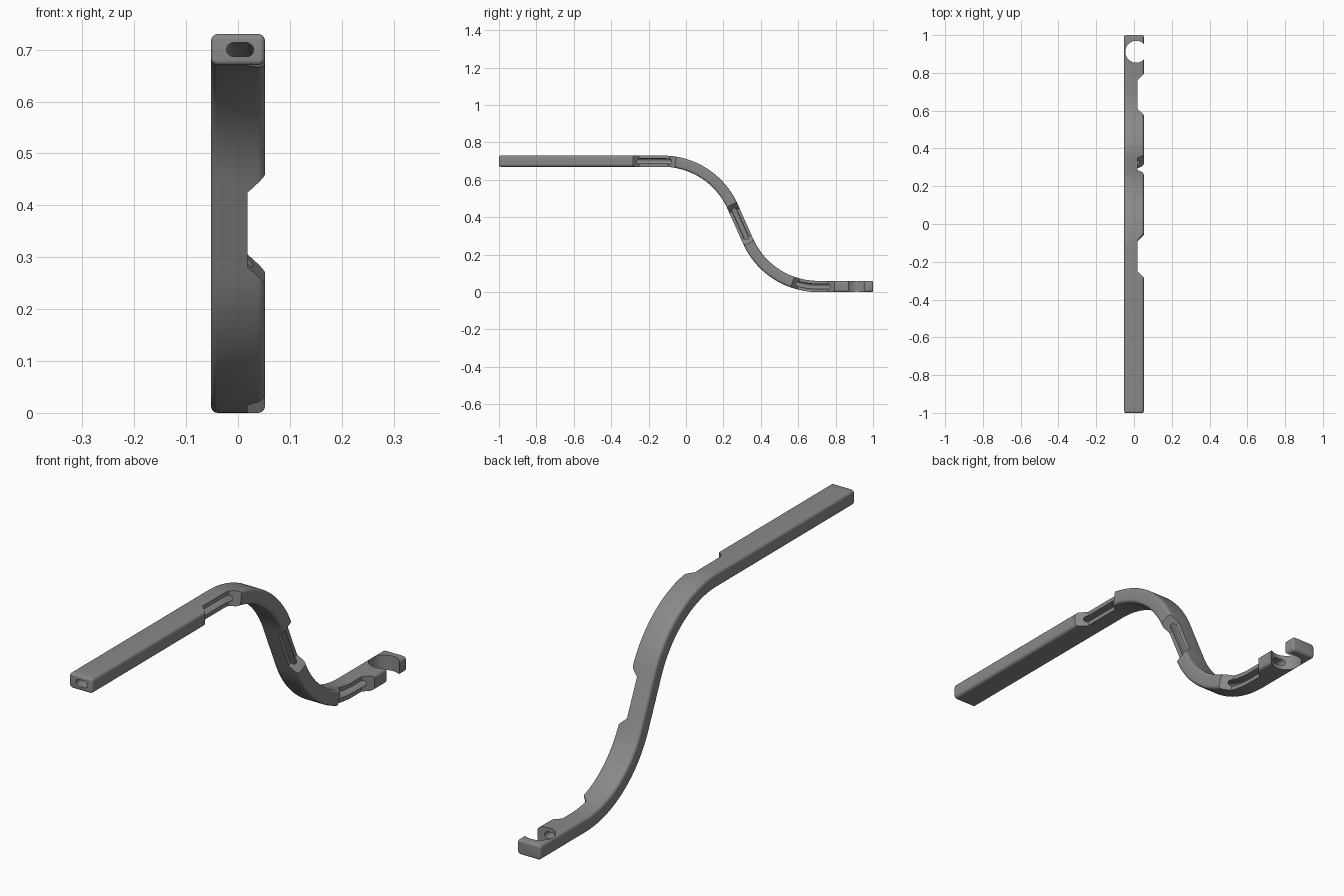
import bpy, bmesh, math
from mathutils import Vector

if "Cube" in bpy.data.objects:
    bpy.data.objects.remove(bpy.data.objects["Cube"])

W, T, ZC = 0.052, 0.03, 0.70          # half width, half thickness, upper run height
R, Y0, Y1 = 0.41, -0.125, 0.71        # bend radius, bend start, bend end
# bend angle and slope length that join the two bends
DY, DZ = Y1 - Y0, ZC - T
TH = math.radians(66)
L = (DZ - 2 * R * (1 - math.cos(TH))) / math.sin(TH)
A = Y0 + 1                            # path lengths at each joint
B, C, D = A + R * TH, A + R * TH + L, A + 2 * R * TH + L
RUN_Y = 2 * R * math.sin(TH) + L * math.cos(TH)
END = D + 1 - (Y0 + RUN_Y)


def frame(s):
    """Point (y, z) and downward slope angle at path length s."""
    if s <= A:
        return -1 + s, ZC, 0
    if s <= B:
        a = (s - A) / R
        return Y0 + R * math.sin(a), ZC - R * (1 - math.cos(a)), a
    yb, zb = Y0 + R * math.sin(TH), ZC - R * (1 - math.cos(TH))
    if s <= C:
        return yb + (s - B) * math.cos(TH), zb - (s - B) * math.sin(TH), TH
    if s <= D:
        a = (D - s) / R
        return Y0 + RUN_Y - R * math.sin(a), T + R * (1 - math.cos(a)), a
    return Y0 + RUN_Y + s - D, T, 0


def stations(s0, s1):
    """Path lengths with close spacing only where the path bends."""
    out = {s0, s1}
    for a, b in ((A, B), (C, D)):
        out |= {a + (b - a) * i / 28 for i in range(29)}
    return sorted(s for s in out if s0 <= s <= s1)


def rounded(w, t, r, cx=0.0, n=5):
    """Rounded rectangle section."""
    pts = []
    for k, (sx, sy) in enumerate(((1, 1), (-1, 1), (-1, -1), (1, -1))):
        for i in range(n + 1):
            a = math.pi / 2 * (k + i / n)
            pts.append((cx + sx * (w - r) + r * math.cos(a), sy * (t - r) + r * math.sin(a)))
    return pts


def sweep(name, rings):
    """Skin a list of (path length, section) into a closed solid."""
    bm = bmesh.new()
    rows = []
    for s, sec in rings:
        y, z, a = frame(s)
        rows.append([bm.verts.new((x, y + v * math.sin(a), z + v * math.cos(a))) for x, v in sec])
    n = len(rows[0])
    for p, q in zip(rows, rows[1:]):
        for i in range(n):
            bm.faces.new((p[i], p[(i + 1) % n], q[(i + 1) % n], q[i]))
    bm.faces.new(rows[0])
    bm.faces.new(rows[-1][::-1])
    bmesh.ops.recalc_face_normals(bm, faces=bm.faces)
    me = bpy.data.meshes.new(name)
    bm.to_mesh(me)
    bm.free()
    ob = bpy.data.objects.new(name, me)
    bpy.context.collection.objects.link(ob)
    return ob


# curved bar with softened ends
RAD = 0.013
rings = []
for i in range(5):
    a = math.pi / 2 * i / 4
    e = 0.009 * (1 - math.sin(a))
    rings.append((0.009 * (1 - math.cos(a)), rounded(W - e, T - e, RAD - e)))
tail = [(END - s, sec) for s, sec in reversed(rings)]
rings += [(s, rounded(W, T, RAD)) for s in stations(0.05, END - 0.05)]
bar = sweep("curved_bar", rings + tail)

grey = bpy.data.materials.new("mid grey")
grey.diffuse_color = (0.25, 0.25, 0.25, 1)
grey.use_nodes = True
grey.node_tree.nodes["Principled BSDF"].inputs["Base Color"].default_value = grey.diffuse_color
bar.data.materials.append(grey)

# lengthwise channel, running from the front end into the hook opening
hook_s = END - 1 + 0.912
slot = rounded(0.026, 0.0135, 0.0134, 0.004)
cutters = [sweep("channel_cutter", [(s, slot) for s in [-0.05] + stations(0.0, hook_s)])]

# three side notches with sloping ends
FLOOR, OUT = 0.018, 0.08
mid = (B + C) / 2
for k, (s0, s1) in enumerate(((0.75, 0.912), (mid - 0.078, mid + 0.078),
                              (END - 0.40, END - 0.24))):
    slope = OUT - FLOOR
    rr = []
    for s in sorted(set(stations(s0 - slope, s1 + slope)) | {s0, s1}):
        x = min(FLOOR + max(s0 - s, s - s1, 0), OUT - 0.001)
        rr.append((s, [(x, -0.06), (OUT, -0.06), (OUT, 0.06), (x, 0.06)]))
    cutters.append(sweep("notch_cutter_%d" % k, rr))

# round hook opening near the back end
bpy.ops.mesh.primitive_cylinder_add(vertices=48, radius=0.058, depth=0.3, location=(0.012, 0.912, T))
hole = bpy.context.object
hole.name = "hook_cutter"
cutters.append(hole)

for c in cutters:
    c.hide_render = True
    m = bar.modifiers.new(c.name, 'BOOLEAN')
    m.operation, m.solver, m.object = 'DIFFERENCE', 'EXACT', c

# bake the cuts, drop the cutters, then smooth
bpy.context.view_layer.update()
done = bpy.data.meshes.new_from_object(bar.evaluated_get(bpy.context.evaluated_depsgraph_get()))
bar.modifiers.clear()
bar.data = done
for c in cutters:
    bpy.data.objects.remove(c)
bpy.ops.object.select_all(action='DESELECT')
bar.select_set(True)
bpy.context.view_layer.objects.active = bar
bpy.ops.object.shade_smooth_by_angle(angle=math.radians(30))
